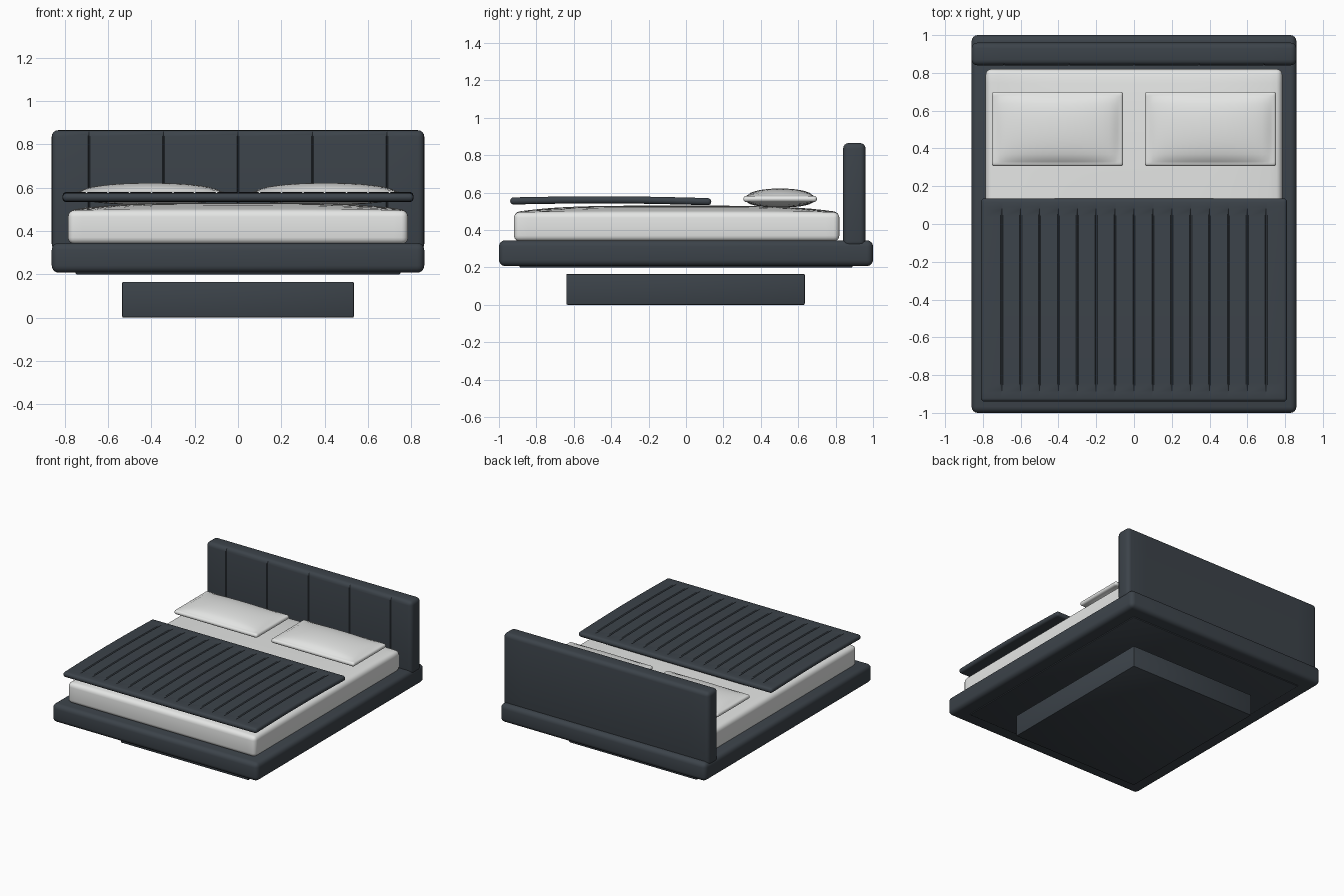
import bpy, bmesh, math
from mathutils import Vector

cube = bpy.data.objects.get("Cube")
if cube:
    bpy.data.objects.remove(cube, do_unlink=True)


def material(name, color):
    m = bpy.data.materials.new(name)
    m.diffuse_color = (*color, 1)
    m.use_nodes = True
    m.node_tree.nodes["Principled BSDF"].inputs["Base Color"].default_value = (*color, 1)
    return m


SLATE = material("slate fabric", (0.045, 0.056, 0.068))
WHITE = material("white linen", (0.78, 0.79, 0.78))


def rounded_box(lo, hi, radius, segments=4):
    lo, hi = Vector(lo), Vector(hi)
    bm = bmesh.new()
    bmesh.ops.create_cube(bm, size=1)
    for v in bm.verts:
        v.co = (lo + hi) / 2 + v.co * (hi - lo)
    bmesh.ops.bevel(bm, geom=bm.edges[:], offset=radius, segments=segments,
                    profile=0.5, affect='EDGES')
    return bm


def slice_along(bm, axis, positions):
    normal = Vector((0, 0, 0))
    normal[axis] = 1
    for p in positions:
        bmesh.ops.bisect_plane(bm, geom=bm.verts[:] + bm.edges[:] + bm.faces[:],
                               plane_co=normal * p, plane_no=normal, dist=1e-5)


def spread(lo, hi, count):
    return [lo + (hi - lo) * (i + 0.5) / count for i in range(count)]


def groove_cuts(seams, half):
    return [s + d for s in seams for d in (-half, 0, half)]


def on_seam(x, seams):
    return any(abs(x - s) < 1e-4 for s in seams)


def finish(bm, name, mat, angle=35):
    bmesh.ops.recalc_face_normals(bm, faces=bm.faces[:])
    mesh = bpy.data.meshes.new(name)
    bm.to_mesh(mesh)
    bm.free()
    mesh.materials.append(mat)
    obj = bpy.data.objects.new(name, mesh)
    bpy.context.collection.objects.link(obj)
    bpy.ops.object.select_all(action='DESELECT')
    obj.select_set(True)
    bpy.context.view_layer.objects.active = obj
    bpy.ops.object.shade_smooth_by_angle(angle=math.radians(angle))
    return obj


# Plinth, floating platform and its underside panel
finish(rounded_box((-0.535, -0.64, 0), (0.535, 0.635, 0.165), 0.006, 2), "plinth", SLATE)
finish(rounded_box((-0.86, -1, 0.207), (0.86, 1, 0.345), 0.033), "platform", SLATE)
finish(rounded_box((-0.75, -0.89, 0.2), (0.75, 0.89, 0.215), 0.005, 2), "underside_panel", SLATE)

# Headboard with vertical seams on the front
seams = [i * 0.344 for i in range(-2, 3)]
bm = rounded_box((-0.86, 0.84, 0.31), (0.86, 0.96, 0.865), 0.03)
slice_along(bm, 0, groove_cuts(seams, 0.004))
for v in bm.verts:
    if on_seam(v.co.x, seams) and v.co.y < 0.845:
        v.co.y += 0.005
finish(bm, "headboard", SLATE)

# Mattress with a crowned top
bm = rounded_box((-0.785, -0.92, 0.34), (0.785, 0.82, 0.495), 0.03)
slice_along(bm, 0, spread(-0.75, 0.75, 24))
slice_along(bm, 1, spread(-0.88, 0.78, 24))
for v in bm.verts:
    u, w = v.co.x / 0.785, (v.co.y + 0.05) / 0.87
    if v.co.z > 0.4:
        v.co.z += 0.035 * max(0, 1 - u ** 4) * max(0, 1 - w ** 4)
finish(bm, "mattress", WHITE)

# Pillows: a rounded rim with a puffed centre on both sides
for side, cx in (("left", 0.405), ("right", -0.405)):
    cy, hx, hy = 0.503, 0.348, 0.197
    bm = rounded_box((cx - hx, cy - hy, 0.55), (cx + hx, cy + hy, 0.582), 0.0155)
    slice_along(bm, 0, [cx + d for d in spread(-0.32, 0.32, 20)] + [cx - 0.318, cx + 0.318])
    slice_along(bm, 1, [cy + d for d in spread(-0.17, 0.17, 14)] + [cy - 0.172, cy + 0.172])
    for v in bm.verts:
        u, w = (v.co.x - cx) / 0.32, (v.co.y - cy) / 0.174
        puff = math.sqrt(max(0, 1 - u * u) * max(0, 1 - w * w))
        up = v.co.z > 0.566
        v.co.z += 0.04 * puff if up else -0.03 * puff
    finish(bm, side + "_pillow", WHITE)

# Channel-quilted duvet with a slight wave along its length
seams = [i * 0.1 for i in range(-7, 8)]
bm = rounded_box((-0.81, -0.94, 0.532), (0.81, 0.135, 0.57), 0.018)
slice_along(bm, 0, groove_cuts(seams, 0.006))
slice_along(bm, 1, spread(-0.92, 0.115, 20) + [-0.875, 0.075])
for v in bm.verts:
    x, y = v.co.x, v.co.y
    top = v.co.z > 0.56
    if top and on_seam(x, seams) and -0.876 < y < 0.076:
        v.co.z -= 0.006
    t = (y + 0.94) / 1.075
    v.co.z += 0.008 * math.sin(math.pi * t) + 0.004 * (1 - t)
finish(bm, "duvet", SLATE)
